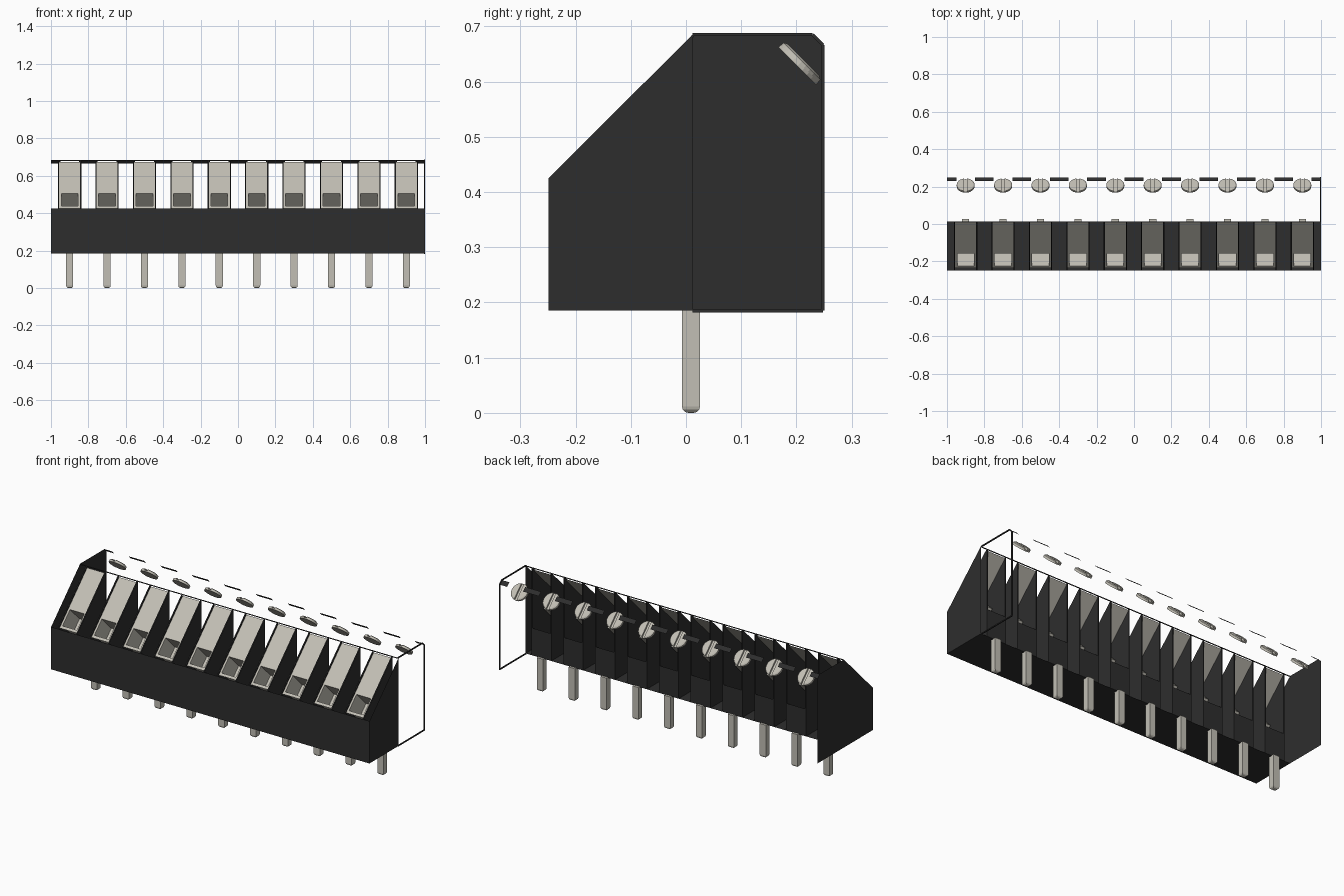
import bpy, bmesh, math
from mathutils import Vector, Matrix

cube = bpy.data.objects.get("Cube")
if cube:
    bpy.data.objects.remove(cube, do_unlink=True)


def material(name, rgb):
    m = bpy.data.materials.new(name)
    m.use_nodes = True
    m.diffuse_color = (*rgb, 1)
    m.node_tree.nodes["Principled BSDF"].inputs["Base Color"].default_value = (*rgb, 1)
    return m


BLACK = material("black plastic", (0.027, 0.027, 0.027))
METAL = material("tinned metal", (0.54, 0.52, 0.46))


def finish(name, bm, mat, location=(0, 0, 0)):
    me = bpy.data.meshes.new(name)
    bm.to_mesh(me)
    bm.free()
    me.materials.append(mat)
    ob = bpy.data.objects.new(name, me)
    ob.location = location
    bpy.context.collection.objects.link(ob)
    return ob


def sheet(bm, pts):
    return bm.faces.new([bm.verts.new(p) for p in pts])


def side_sheet(bm, x, profile):
    return sheet(bm, [(x, y, z) for y, z in profile])


def x_sheet(bm, x0, x1, a, b):
    """Flat strip running along x between two (y, z) points."""
    return sheet(bm, [(x0, *a), (x1, *a), (x1, *b), (x0, *b)])


def bar(bm, a, b, t):
    """Thin square bar between two points."""
    a, b = Vector(a), Vector(b)
    d = b - a
    rot = d.to_track_quat('Z', 'Y').to_matrix().to_4x4()
    bmesh.ops.create_cube(bm, size=1, matrix=Matrix.Translation((a + b) / 2) @ rot
                          @ Matrix.Diagonal((t, t, d.length, 1)))


# Key profile points (y, z)
FRONT, MID, BACK = -0.249, 0.012, 0.248
BASE, SHOULDER, TOP = 0.185, 0.425, 0.685
front_half = [(FRONT, BASE), (MID, BASE), (MID, TOP), (FRONT, SHOULDER)]
back_half = [(MID, BASE), (BACK, BASE), (BACK, 0.666), (0.229, TOP), (MID, TOP)]
centres = [-0.9 + 0.2 * i for i in range(10)]

# Housing: front wall, front half of floor, end walls
bm = bmesh.new()
x_sheet(bm, -1, 1, (FRONT, BASE), (FRONT, SHOULDER))
x_sheet(bm, -1, 1, (FRONT, BASE), (MID, BASE))
side_sheet(bm, 1, front_half)
side_sheet(bm, -1, front_half)
side_sheet(bm, -1, back_half)
finish("housing_walls", bm, BLACK)

# Thin rims along the open edges of the housing
bm = bmesh.new()
for a, b in zip(back_half, back_half[1:]):
    bar(bm, (0.997, *a), (0.997, *b), 0.006)
bar(bm, (-1, MID, TOP - 0.003), (1, MID, TOP - 0.003), 0.004)
finish("housing_rims", bm, BLACK)

# Chamfer strips between the screw openings
bm = bmesh.new()
edges = [-1.0] + [c + s for c in centres for s in (-0.05, 0.05)] + [1.0]
for x0, x1 in zip(edges[::2], edges[1::2]):
    x_sheet(bm, x0, x1, (BACK, 0.666), (0.229, TOP))
finish("chamfer_strips", bm, BLACK)


# Dark chamber around each contact: two side walls and a low back panel
def chamber(c):
    bm = bmesh.new()
    for s in (-1, 1):
        for x in (0.056, 0.062):
            side_sheet(bm, s * x, front_half)
        x_sheet(bm, s * 0.056, s * 0.062, (FRONT, SHOULDER), (MID, TOP))
        x_sheet(bm, s * 0.056, s * 0.062, (MID, BASE), (MID, TOP))
    x_sheet(bm, -0.062, 0.062, (MID, BASE), (MID, 0.34))
    finish("contact_chamber", bm, BLACK, (c, 0, 0))


# Sloped metal contact with a square wire socket sunk at right angles
def contact(c):
    bm = bmesh.new()
    rings = []
    for hx, y0, y1, sink in ((0.056, -0.236, 0.012, 0), (0.045, -0.225, -0.158, 0),
                             (0.045, -0.225, -0.158, 0.085)):
        rings.append([bm.verts.new((x, y + sink, y + 0.662 - sink))
                      for x, y in ((-hx, y0), (hx, y0), (hx, y1), (-hx, y1))])
    for r, q in zip(rings, rings[1:]):
        for i in range(4):
            j = (i + 1) % 4
            bm.faces.new((r[i], r[j], q[j], q[i]))
    bm.faces.new(rings[-1])
    finish("wire_contact", bm, METAL, (c, 0, 0))


# Solder pin with rounded tip
def pin(c):
    bm = bmesh.new()
    bmesh.ops.create_cube(bm, size=1, matrix=Matrix.Translation((0, 0, 0.094))
                          @ Matrix.Diagonal((0.038, 0.033, 0.188, 1)))
    tip = [e for e in bm.edges if all(v.co.z < 0.01 for v in e.verts)]
    bmesh.ops.bevel(bm, geom=tip, offset=0.012, segments=3, profile=0.5, affect='EDGES')
    finish("solder_pin", bm, METAL, (c, 0.009, 0))


# Slotted screw head, tilted 45 degrees towards the back
def screw(c):
    bm = bmesh.new()
    r, slot = 0.048, 0.008
    bmesh.ops.create_cone(bm, cap_ends=True, segments=24, radius1=r, radius2=r, depth=0.006,
                          matrix=Matrix.Translation((0, 0, -0.005)))
    a0 = math.acos(slot / r)
    for s in (-1, 1):
        arc = [-a0 + 2 * a0 * i / 12 for i in range(13)]
        levels = []
        for z, k in ((-0.002, 1.0), (0.004, 1.0), (0.008, 0.85)):
            levels.append([bm.verts.new((s * max(slot, r * k * math.cos(a)),
                                         r * k * math.sin(a), z)) for a in arc])
        for lo, hi in zip(levels, levels[1:]):
            for i in range(13):
                j = (i + 1) % 13
                bm.faces.new((lo[i], lo[j], hi[j], hi[i]))
        bm.faces.new(levels[-1])
    bmesh.ops.recalc_face_normals(bm, faces=bm.faces)
    ob = finish("terminal_screw", bm, METAL, (c, 0.207, 0.634))
    ob.rotation_euler = (-math.pi / 4, 0, 0)


for c in centres:
    chamber(c)
    contact(c)
    pin(c)
    screw(c)
